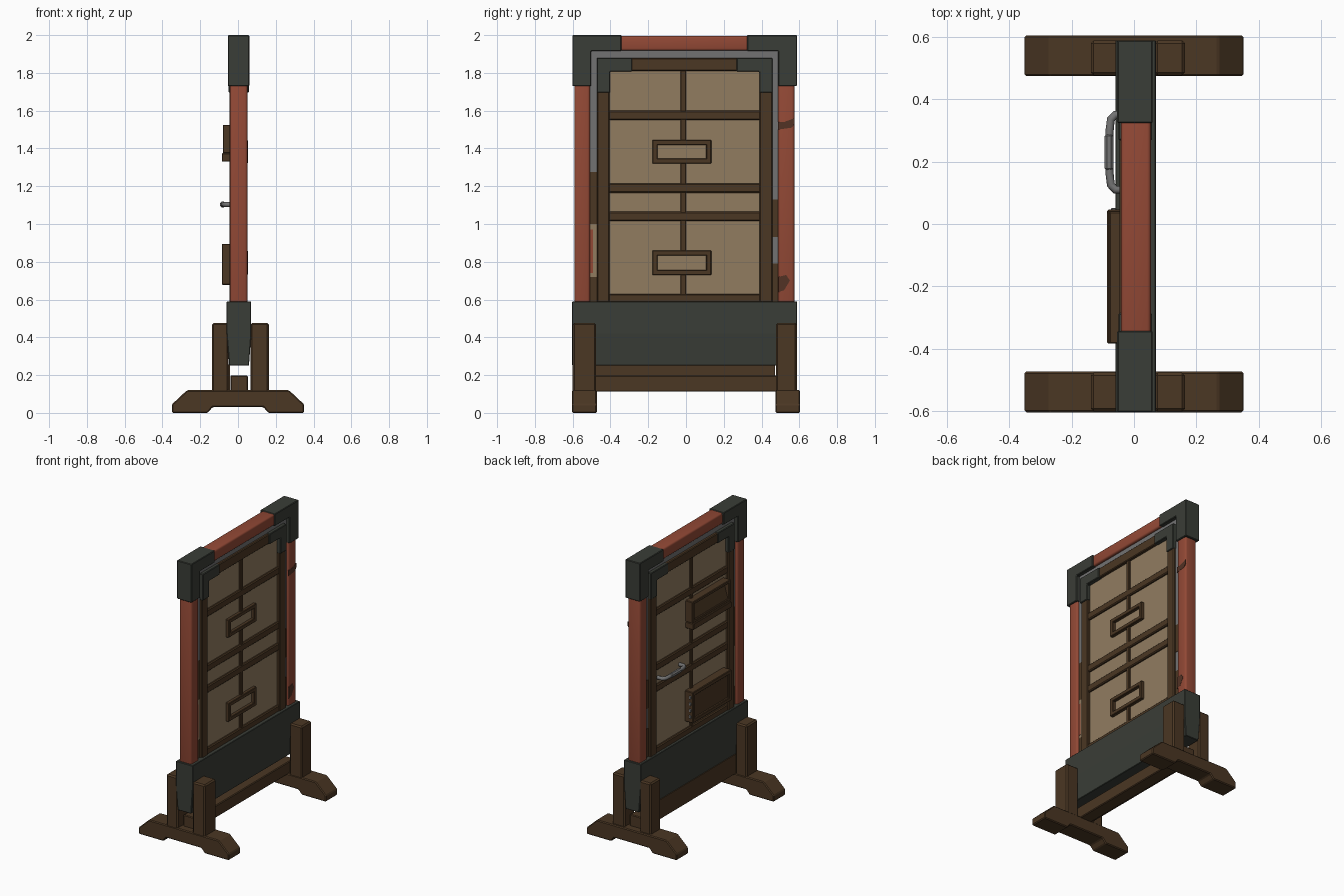
import bpy, bmesh
from mathutils import Vector

if "Cube" in bpy.data.objects:
    bpy.data.objects.remove(bpy.data.objects["Cube"])


def mat(name, r, g, b):
    m = bpy.data.materials.new(name)
    m.diffuse_color = (r, g, b, 1)
    m.use_nodes = True
    m.node_tree.nodes["Principled BSDF"].inputs["Base Color"].default_value = m.diffuse_color
    return m


RED = mat("rust red paint", 0.29, 0.066, 0.036)
DARK = mat("dark iron", 0.042, 0.047, 0.038)
WOOD = mat("dark brown wood", 0.070, 0.038, 0.017)
CREAM = mat("tan board", 0.285, 0.203, 0.118)
GREY = mat("steel grey", 0.17, 0.17, 0.17)
STAIN = mat("brown rust stain", 0.085, 0.032, 0.018)


def finish(name, bm, m, bevel=0.0, segs=1):
    if bevel:
        bmesh.ops.bevel(bm, geom=bm.edges[:], offset=bevel, segments=segs,
                        profile=0.5, affect='EDGES')
    bmesh.ops.recalc_face_normals(bm, faces=bm.faces[:])
    me = bpy.data.meshes.new(name)
    bm.to_mesh(me)
    bm.free()
    me.materials.append(m)
    ob = bpy.data.objects.new(name, me)
    bpy.context.collection.objects.link(ob)
    if segs > 1:
        for p in me.polygons:
            p.use_smooth = True
    return ob


def box(name, m, x, y, z, bevel=0.0, segs=1):
    bm = bmesh.new()
    bmesh.ops.create_cube(bm, size=1)
    for v in bm.verts:
        v.co = [r[0] + (c + 0.5) * (r[1] - r[0]) for c, r in zip(v.co, (x, y, z))]
    return finish(name, bm, m, bevel, segs)


def prism(name, m, pts, axis, lo, hi, bevel=0.0):
    """Extrude a profile: axis 0 takes (y, z) points, axis 1 takes (x, z) points."""
    bm = bmesh.new()
    co = (lambda p, t: (t, p[0], p[1])) if axis == 0 else (lambda p, t: (p[0], t, p[1]))
    f = bm.faces.new([bm.verts.new(co(p, lo)) for p in pts])
    r = bmesh.ops.extrude_face_region(bm, geom=[f])
    d = Vector((hi - lo, 0, 0) if axis == 0 else (0, hi - lo, 0))
    bmesh.ops.translate(bm, vec=d, verts=[v for v in r['geom'] if isinstance(v, bmesh.types.BMVert)])
    return finish(name, bm, m, bevel)


def ring(name, m, x, y, z, w, bevel=0.003):
    """Rectangular border of width w made from four bars."""
    box(name + "_bottom", m, x, y, (z[0], z[0] + w), bevel)
    box(name + "_top", m, x, y, (z[1] - w, z[1]), bevel)
    box(name + "_side_a", m, x, (y[0], y[0] + w), z, bevel)
    box(name + "_side_b", m, x, (y[1] - w, y[1]), z, bevel)


# feet and the paired clamps that hold the base
foot = [(-.35, 0), (-.16, 0), (-.135, .03), (.135, .03), (.16, 0), (.35, 0),
        (.35, .045), (.27, .12), (-.27, .12), (-.35, .045)]
for side, y0, y1 in (("front", -.603, -.472), ("back", .473, .604)):
    prism(side + "_foot", WOOD, foot, 1, y0, y1, .006)
    py = (y0 + .003, y1 - .004 if side == "front" else y1 - .017)
    box(side + "_left_clamp", WOOD, (-.138, -.05), py, (.10, .476), .009)
    box(side + "_right_clamp", WOOD, (.066, .163), py, (.10, .476), .009)

# stretcher beam between the feet
box("stretcher_beam", WOOD, (-.04, .052), (-.55, .55), (.112, .198), .005)
box("stretcher_plank", WOOD, (-.052, -.042), (-.48, .47), (.12, .255))

# iron base trough
prism("iron_base", DARK, [(-.046, .25), (.058, .25), (.07, .42), (.07, .59), (-.06, .59), (-.06, .42)],
      1, -.603, .588, .003)

# red outer frame
PX = (-.043, .05)
box("front_post", RED, PX, (-.59, -.508), (.5, 1.8), .014, 3)
box("back_post", RED, PX, (.488, .574), (.5, 1.8), .014, 3)
box("top_rail", RED, (-.042, .054), (-.42, .40), (1.918, 1.996), .012, 3)

# iron corner brackets, outer and inner
for nm, y0, s, arm, leg, w, th, z0, z1, x in (
        ("outer_front", -.602, 1, .26, .27, .10, .085, 1.73, 2.0, (-.054, .06)),
        ("outer_back", .588, -1, .265, .27, .10, .085, 1.73, 2.0, (-.054, .06)),
        ("inner_front", -.472, 1, .187, .18, .07, .073, 1.695, 1.88, (-.05, .058)),
        ("inner_back", .458, -1, .19, .18, .07, .073, 1.695, 1.88, (-.05, .058))):
    prism(nm + "_bracket", DARK,
          [(y0, z0), (y0, z1), (y0 + s * arm, z1), (y0 + s * arm, z1 - th),
           (y0 + s * w, z1 - th), (y0 + s * w, z0)], 0, x[0], x[1], .004)

# steel lining between the outer frame and the door
LX = (-.026, .034)
box("lining_front", GREY, LX, (-.515, -.465), (1.275, 1.93))
box("lining_front_rusted", WOOD, LX, (-.515, -.465), (1.0, 1.275))
box("lining_front_worn", CREAM, LX, (-.515, -.465), (.72, 1.0))
box("lining_front_low", WOOD, LX, (-.515, -.465), (.5, .72))
box("lining_back", GREY, LX, (.45, .495), (.5, 1.93))
box("lining_top", GREY, LX, (-.51, .49), (1.87, 1.93))
for lo, hi in ((.93, 1.13), (.5, .79)):
    box("lining_back_stain", WOOD, (-.028, .036), (.45, .4945), (lo, hi))

# flaked paint and rust patches as thin plates
box("red_flake", RED, (.033, .037), (-.507, -.492), (.74, .97))
prism("post_stain_high", STAIN, [(.488, 1.50), (.56, 1.51), (.574, 1.53), (.574, 1.56), (.52, 1.54), (.488, 1.54)],
      0, .047, .0515)
prism("post_stain_low", STAIN, [(.49, .64), (.52, .65), (.55, .70), (.53, .73), (.49, .72)], 0, .047, .0515)

# door: board, stiles and top rail
box("door_board", CREAM, (-.026, .03), (-.44, .43), (.3, 1.85))
DX = (-.046, .051)
box("door_front_stile", WOOD, DX, (-.47, -.404), (.3, 1.86), .005)
box("door_back_stile", WOOD, DX, (.39, .457), (.3, 1.86), .005)
box("door_top_rail", WOOD, DX, (-.46, .45), (1.81, 1.878), .005)

# door bars and slot frames, on both faces
for side, x in (("right", (.02, .045)), ("left", (-.041, -.018))):
    for i, (lo, hi) in enumerate(((.58, .63), (1.015, 1.065), (1.165, 1.215), (1.55, 1.60))):
        box(f"{side}_cross_bar_{i}", WOOD, x, (-.42, .41), (lo, hi), .006)
    for i, (lo, hi) in enumerate(((.55, .74), (.85, 1.33), (1.435, 1.85))):
        box(f"{side}_centre_bar_{i}", WOOD, (x[0] + .003, x[1] - .003), (-.03, .001), (lo, hi), .004)
for i, z in enumerate(((.73, .86), (1.32, 1.445))):
    ring(f"slot_frame_{i}", WOOD, (.025, .052), (-.178, .134), z, .027)

# lower lock case on the left face, with studs on its end
box("lock_case", WOOD, (-.072, -.02), (-.37, .04), (.69, .885))
ring("lock_case_rim", WOOD, (-.086, -.02), (-.383, .046), (.678, .895), .028, .004)
for z in (.72, .765, .81, .855):
    box("lock_stud", GREY, (-.074, -.056), (.04, .052), (z - .011, z + .011), .003)

# upper letter pocket with a sloped flap and lower ledge
ring("pocket_rim", WOOD, (-.08, -.02), (-.383, .04), (1.375, 1.525), .022, .004)
prism("pocket_flap", WOOD, [(-.022, 1.39), (-.074, 1.39), (-.04, 1.51), (-.022, 1.51)], 1, -.37, .03)
box("pocket_ledge", WOOD, (-.086, -.02), (-.383, .04), (1.33, 1.375), .004)

# steel pull handle
cu = bpy.data.curves.new("pull_handle", 'CURVE')
cu.dimensions = '3D'
cu.bevel_depth = .013
cu.bevel_resolution = 2
cu.use_fill_caps = True
pts = [(-.024, .11), (-.06, .11), (-.074, .125), (-.078, .16), (-.08, .23),
       (-.078, .30), (-.074, .335), (-.06, .35), (-.024, .35)]
sp = cu.splines.new('POLY')
sp.points.add(len(pts) - 1)
for p, (x, y) in zip(sp.points, pts):
    p.co = (x, y, 1.103, 1)
sp.use_smooth = True
cu.materials.append(GREY)
handle = bpy.data.objects.new("pull_handle", cu)
bpy.context.collection.objects.link(handle)
box("handle_grip", GREY, (-.094, -.066), (.17, .29), (1.088, 1.118), .008)
